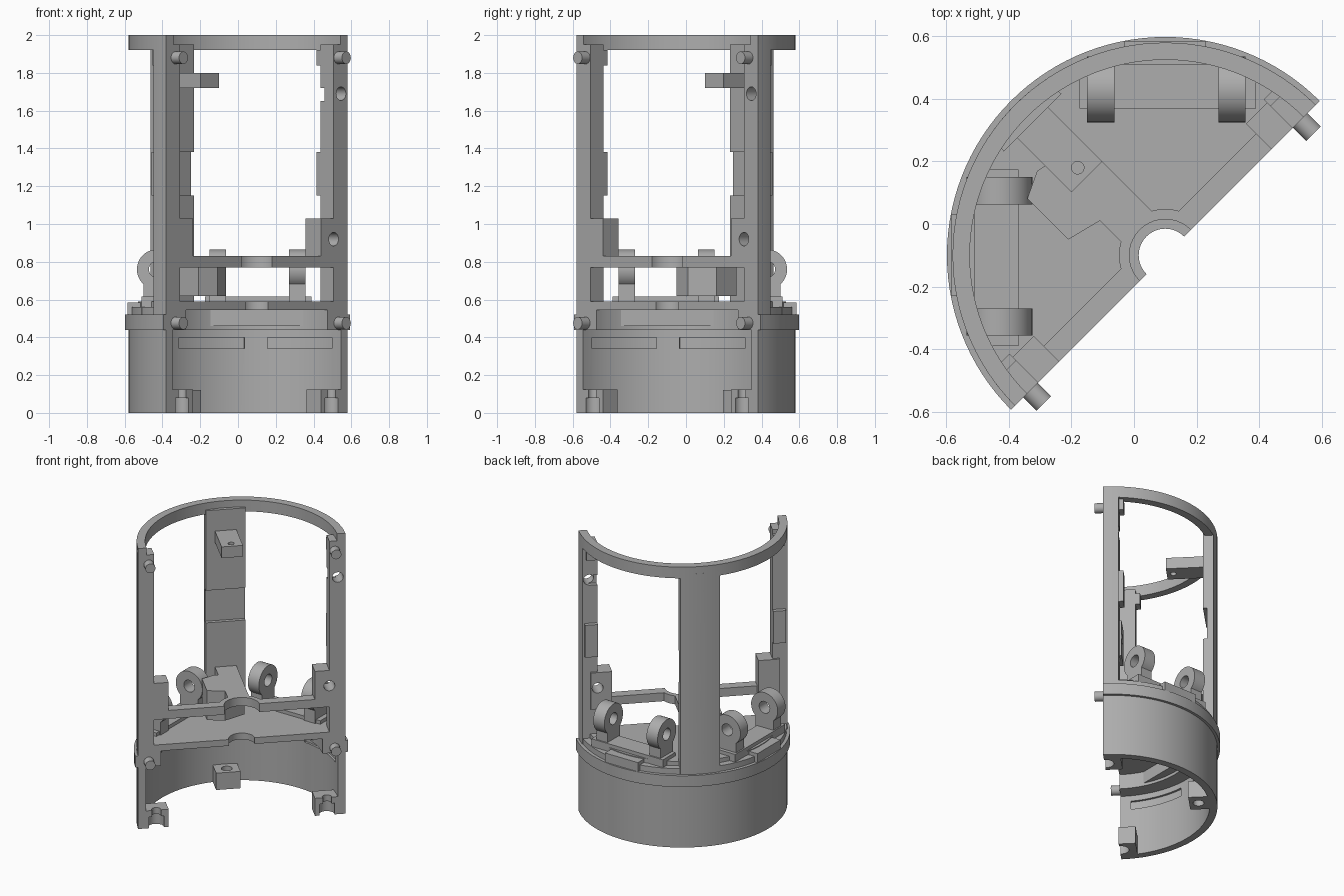
import bpy, bmesh
from math import radians, sin, cos, pi, asin
from mathutils import Matrix

if "Cube" in bpy.data.objects:
    bpy.data.objects.remove(bpy.data.objects["Cube"])

grey = bpy.data.materials.new("plain_grey")
grey.use_nodes = True
COLOUR = (0.42, 0.42, 0.42, 1)
grey.diffuse_color = COLOUR
grey.node_tree.nodes["Principled BSDF"].inputs["Base Color"].default_value = COLOUR

# Local frame: x along the cut face, y towards the curved back, origin on the axis
FRAME = Matrix.Translation((0.1, -0.1, 0)) @ Matrix.Rotation(pi / 4, 4, 'Z')
FLIP = Matrix(((0, -1, 0, 0), (-1, 0, 0, 0), (0, 0, 1, 0), (0, 0, 0, 1)))
parts = []


def arc(r, a, b, n=16, cx=0, cy=0):
    return [(cx + r * cos(radians(a + (b - a) * i / n)),
             cy + r * sin(radians(a + (b - a) * i / n))) for i in range(n + 1)]


def prism(name, pts, z0, z1, matrix=FRAME, keep=True):
    bm = bmesh.new()
    face = bm.faces.new([bm.verts.new((x, y, z0)) for x, y in pts])
    top = bmesh.ops.extrude_face_region(bm, geom=[face])["geom"]
    bmesh.ops.translate(bm, vec=(0, 0, z1 - z0),
                        verts=[v for v in top if isinstance(v, bmesh.types.BMVert)])
    bm.transform(matrix)
    bmesh.ops.recalc_face_normals(bm, faces=bm.faces)
    mesh = bpy.data.meshes.new(name)
    bm.to_mesh(mesh)
    bm.free()
    mesh.materials.append(grey)
    ob = bpy.data.objects.new(name, mesh)
    bpy.context.collection.objects.link(ob)
    if keep:
        parts.append(ob)
    return ob


def box(name, x0, x1, y0, y1, z0, z1, matrix=FRAME, keep=True):
    return prism(name, [(x0, y0), (x1, y0), (x1, y1), (x0, y1)], z0, z1, matrix, keep)


def rod(name, r, at, axis, length, keep=True, matrix=FRAME):
    turn = {'X': Matrix.Rotation(pi / 2, 4, 'Y'), 'Y': Matrix.Rotation(pi / 2, 4, 'X'),
            'Z': Matrix()}[axis]
    return prism(name, arc(r, 0, 348.75, 31), -length / 2, length / 2,
                 matrix @ Matrix.Translation(at) @ turn, keep)


def cut(ob, *cutters):
    for c in cutters:
        mod = ob.modifiers.new("cut", 'BOOLEAN')
        mod.object, mod.operation, mod.solver = c, 'DIFFERENCE', 'EXACT'
        bpy.context.view_layer.objects.active = ob
        bpy.ops.object.modifier_apply(modifier=mod.name)
        bpy.data.objects.remove(c)


def band(name, inner, outer, z0, z1, a=0, b=180, keep=True):
    n = max(8, int((b - a) / 3))
    return prism(name, arc(outer, a, b, n) + arc(inner, b, a, n), z0, z1, FRAME, keep)


# Curved shell, collar and top ring
shell = band("base_shell", 0.63, 0.68, 0, 0.52)
cut(shell, *[band("slot", 0.6, 0.645, 0.34, 0.4, a, b, False)
             for a, b in ((6, 40), (51, 86), (94, 129), (140, 174))])
band("collar", 0.66, 0.698, 0.44, 0.52)
band("collar_lip", 0.6, 0.675, 0.515, 0.56)
band("under_floor_rim", 0.53, 0.64, 0.44, 0.55)
band("top_ring", 0.625, 0.68, 1.92, 2)

# Floor with half-round centre cutout
prism("floor", arc(0.63, 0, 180, 60) + arc(0.085, 180, 0, 20), 0.545, 0.59)

# Upper spider: crossbar, centre ring and rear arm
right = [(0.58, 0), (0.58, 0.07)] + arc(0.148, 28, 62, 8) + [(0.07, 0.64)]
prism("upper_bridge", arc(0.115, 180, 0, 20) + right + [(-x, y) for x, y in reversed(right)],
      0.77, 0.83)
prism("bridge_block", [(-0.184, 0.255), (-0.07, 0.226), (0.07, 0.3), (0.07, 0.45),
                       (-0.1, 0.48), (-0.184, 0.44)], 0.62, 0.83)

# Back post with thinned stretch and screw holes
edge = 90 - 11
post = prism("back_post", [(-0.13, 0.6), (0.13, 0.6)] + arc(0.68, edge, 180 - edge, 10), 0.5, 1.95)
cut(post, box("thin", -0.2, 0.2, 0.5, 0.625, 1.15, 1.38, FRAME, False),
    rod("hole", 0.025, (0, 0.65, 1.54), 'Y', 0.3, False),
    rod("hole", 0.025, (0, 0.65, 1.05), 'Y', 0.3, False))
tab = box("post_tab", -0.07, 0.07, 0.354, 0.62, 1.72, 1.8)
cut(tab, rod("hole", 0.02, (0, 0.396, 1.76), 'Z', 0.3, False))
nut = box("rear_nut_block", -0.08, 0.08, 0.5, 0.64, 0, 0.12)
cut(nut, rod("hole", 0.035, (0, 0.56, 0.06), 'Z', 0.3, False))

for s, side in ((1, "left"), (-1, "right")):
    flip = FRAME @ Matrix.Diagonal((s, 1, 1, 1))

    # Edge post with notch, cross grooves and screw hole
    depth = 0.1
    outer = arc(0.68, 0, asin(depth / 0.68) * 180 / pi, 6)
    ob = prism(side + "_edge_post", [(0.575, 0)] + outer + [(0.575, depth)], 0.44, 1.95, flip)
    cut(ob, rod("hole", 0.036, (s * 0.63, 0, 1.69), 'Y', 0.5, False),
        rod("hole", 0.036, (s * 0.575, 0, 0.92), 'Y', 0.5, False),
        rod("groove", 0.028, (s * 0.63, 0, 1.52), 'X', 0.4, False),
        rod("groove", 0.028, (s * 0.63, 0, 1.01), 'X', 0.4, False),
        box("notch", 0.5, 0.63, 0.07, 0.2, 1.65, 1.72, flip, False))
    box(side + "_post_pad", 0.575, 0.66, 0.06, 0.13, 1.15, 1.38, flip)
    box(side + "_post_top_pad", 0.575, 0.65, 0.06, 0.13, 1.84, 1.92, flip)

    # Thick block beside the bridge
    ob = box(side + "_post_block", 0.48, 0.62, 0, 0.115, 0.77, 1.03, flip)
    cut(ob, rod("hole", 0.036, (s * 0.575, 0, 0.92), 'Y', 0.5, False),
        rod("groove", 0.028, (s * 0.6, 0, 1.01), 'X', 0.5, False))

    # Locating pegs
    for z, level in ((1.88, "upper"), (0.475, "lower")):
        rod(f"{side}_{level}_peg", 0.033, (s * 0.61, -0.01, z), 'Y', 0.1)

    # Bottom screw block
    ob = box(side + "_screw_block", 0.48, 0.64, 0, 0.11, 0, 0.125, flip)
    cut(ob, rod("groove", 0.03, (s * 0.56, 0.01, 0.06), 'Z', 0.3, False),
        rod("groove", 0.05, (s * 0.56, 0.01, 0.0), 'Z', 0.16, False))

    # Hinge pads and lugs along the back
    world = Matrix() if s == 1 else FLIP
    box(side + "_hinge_pad", -0.175, 0.39, 0.37, 0.51, 0.46, 0.615, world)
    box(side + "_hinge_step", -0.03, 0.23, 0.48, 0.585, 0.5, 0.585, world)
    stand = world @ Matrix(((0, 0, 1, 0), (1, 0, 0, 0), (0, 1, 0, 0), (0, 0, 0, 1)))
    for x, where in ((-0.15, "outer"), (0.27, "inner")):
        outline = [(0.36, 0.56), (0.5, 0.56)] + arc(0.105, -48, 228, 36, 0.43, 0.76)
        lug = prism(f"{side}_{where}_hinge_lug", outline, x, x + 0.087, stand)
        cut(lug, rod("hole", 0.042, (0.43, 0.76, x), 'Z', 0.4, False, stand))

# Smooth the curved surfaces, keep the edges sharp
bpy.ops.object.select_all(action='DESELECT')
for ob in parts:
    ob.select_set(True)
bpy.context.view_layer.objects.active = parts[0]
bpy.ops.object.shade_smooth_by_angle(angle=radians(30))
